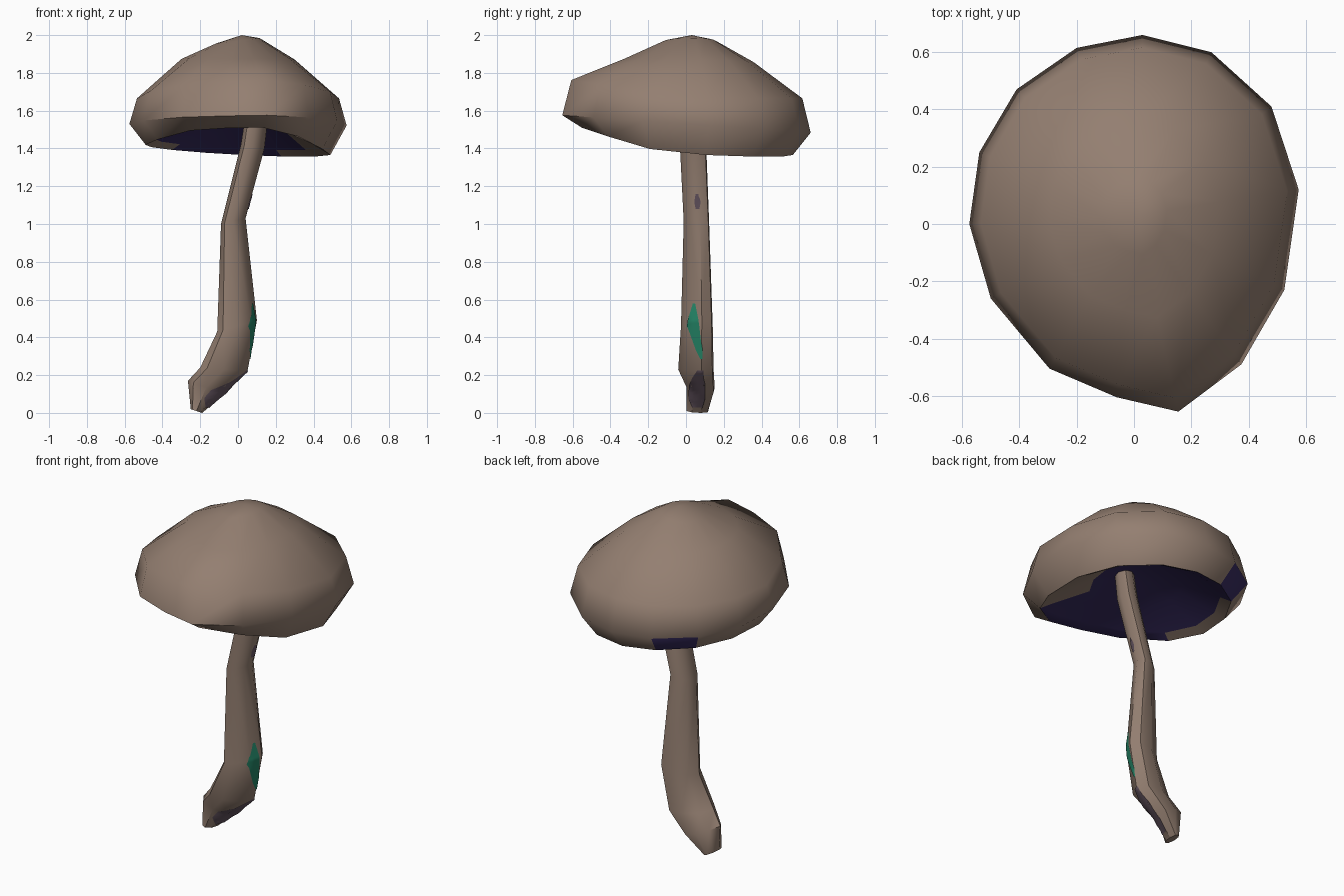
import bpy, bmesh, math
from mathutils import Vector
from mathutils.bvhtree import BVHTree

if "Cube" in bpy.data.objects:
    bpy.data.objects.remove(bpy.data.objects["Cube"])


def material(name, r, g, b):
    def lin(c):
        c /= 255
        return c / 12.92 if c <= 0.04045 else ((c + 0.055) / 1.055) ** 2.4
    m = bpy.data.materials.new(name)
    m.diffuse_color = (lin(r), lin(g), lin(b), 1)
    m.use_nodes = True
    m.node_tree.nodes["Principled BSDF"].inputs["Base Color"].default_value = m.diffuse_color
    return m


BROWN = material("mushroom_brown", 148, 127, 113)
INDIGO = material("dark_indigo", 56, 44, 96)
PURPLE = material("muted_purple", 104, 88, 100)
GREEN = material("moss_green", 36, 132, 102)


def finish(name, bm, mats, angle):
    me = bpy.data.meshes.new(name)
    bm.to_mesh(me)
    for m in mats:
        me.materials.append(m)
    ob = bpy.data.objects.new(name, me)
    bpy.context.collection.objects.link(ob)
    bpy.ops.object.select_all(action='DESELECT')
    ob.select_set(True)
    bpy.context.view_layer.objects.active = ob
    bpy.ops.object.shade_smooth_by_angle(angle=math.radians(angle))
    return ob


def loft(rings, start, end):
    """Bridge point rings and close both ends with fans; returns bmesh and bands of faces."""
    bm = bmesh.new()
    vr = [[bm.verts.new(p) for p in ring] for ring in rings]
    n = len(rings[0])
    a, b = bm.verts.new(start), bm.verts.new(end)
    bands = [[bm.faces.new((a, vr[0][i], vr[0][(i + 1) % n])) for i in range(n)]]
    for r, s in zip(vr, vr[1:]):
        bands.append([bm.faces.new((r[i], s[i], s[(i + 1) % n], r[(i + 1) % n])) for i in range(n)])
    bands.append([bm.faces.new((vr[-1][i], b, vr[-1][(i + 1) % n])) for i in range(n)])
    bmesh.ops.recalc_face_normals(bm, faces=bm.faces)
    return bm, bands


# Cap: uneven outline scaled into rings, from the crown round the rim to the hollow underside
outline = [(0.03, 0.66), (0.27, 0.60), (0.48, 0.41), (0.575, 0.12), (0.525, -0.23),
           (0.375, -0.49), (0.155, -0.655), (-0.06, -0.605), (-0.295, -0.505),
           (-0.50, -0.26), (-0.575, 0.0), (-0.54, 0.25), (-0.41, 0.47), (-0.20, 0.615)]


def lip(x, y):
    return 1.395 - 0.05 * x + 0.27 * max(0, -y - 0.1) - 0.05 * max(0, y)


levels = [
    (0.20, lambda x, y: 1.97 + 0.12 * x),
    (0.52, lambda x, y: 1.875 - 0.05 * max(0, y)),
    (0.93, lambda x, y: 1.665 + 0.16 * max(0, -y)),
    (1.00, lambda x, y: 1.53 - 0.07 * y),
    (0.85, lip),
    (0.75, lambda x, y: lip(x, y) + 0.03),
    (0.42, lambda x, y: 1.53),
]
rings = []
for s, height in levels:
    ring = [(x * s, 0.03 + (y - 0.03) * s) for x, y in outline]
    rings.append([(x, y, height(x, y)) for x, y in ring])
bm, bands = loft(rings, (0.02, 0.03, 2.0), (0.05, 0.03, 1.56))
for k, band in enumerate(bands):
    for f in band:
        c = f.calc_center_median()
        inside = k >= 5 and -0.36 < c.x < 0.22
        back_rim = k == 4 and c.x < -0.15 and c.y > 0.4
        f.material_index = int(inside or back_rim)
finish("cap", bm, [BROWN, INDIGO], 55)

# Stem: bent tube; each ring runs between a left and a right edge point (x, z) and a y range
sections = [
    ((-0.25, 0.02), (-0.19, 0.0), 0.0, 0.12),
    ((-0.265, 0.17), (-0.07, 0.10), 0.0, 0.155),
    ((-0.20, 0.24), (0.05, 0.22), -0.045, 0.15),
    ((-0.11, 0.43), (0.10, 0.49), -0.03, 0.145),
    ((-0.09, 1.0), (0.04, 1.03), -0.015, 0.125),
    ((0.015, 1.42), (0.14, 1.40), -0.035, 0.11),
    ((0.04, 1.58), (0.16, 1.57), -0.03, 0.10),
]
rings = []
for (lx, lz), (rx, rz), y0, y1 in sections:
    mid = Vector(((lx + rx) / 2, (y0 + y1) / 2, (lz + rz) / 2))
    across = Vector(((rx - lx) / 2, 0.3 * (y1 - y0) / 2, (rz - lz) / 2))
    deep = Vector((0, (y1 - y0) / 2 * 0.96, 0))
    rings.append([mid + across * math.cos(t) + deep * math.sin(t)
                  for t in (math.tau * i / 8 for i in range(8))])
bm, _ = loft(rings, (-0.22, 0.06, 0.01), (0.1, 0.035, 1.58))
bmesh.ops.triangulate(bm, faces=bm.faces)
tree = BVHTree.FromBMesh(bm)
finish("stem", bm, [BROWN], 45)


# Colour patches: thin skins laid on the right side of the stem, rows are (z, y0, y1)
def patch(name, rows, mat, steps=5, cols=5):
    bm = bmesh.new()
    grid = []
    for a, b in zip(rows, rows[1:]):
        last = b is rows[-1]
        for k in range(steps + (1 if last else 0)):
            z, y0, y1 = (p + (q - p) * k / steps for p, q in zip(a, b))
            line = []
            for j in range(cols):
                y = y0 + (y1 - y0) * j / (cols - 1)
                hit, nor, _, _ = tree.ray_cast(Vector((1, y, z)), Vector((-1, 0, 0)))
                line.append(bm.verts.new(hit + nor * 0.004) if hit else None)
            grid.append(line)
    for r, s in zip(grid, grid[1:]):
        for j in range(cols - 1):
            quad = (r[j], r[j + 1], s[j + 1], s[j])
            if all(quad):
                bm.faces.new(quad)
    finish(name, bm, [mat], 45)


patch("green_patch", [(0.285, 0.078, 0.084), (0.33, 0.055, 0.086), (0.46, 0.008, 0.072),
                      (0.50, 0.014, 0.066), (0.58, 0.038, 0.05)], GREEN)
patch("foot_patch", [(0.03, 0.035, 0.085), (0.08, 0.015, 0.10), (0.15, 0.02, 0.10),
                     (0.19, 0.035, 0.09), (0.225, 0.06, 0.09)], PURPLE)
patch("upper_patch", [(1.08, 0.052, 0.072), (1.12, 0.045, 0.075), (1.16, 0.052, 0.066)], PURPLE)
